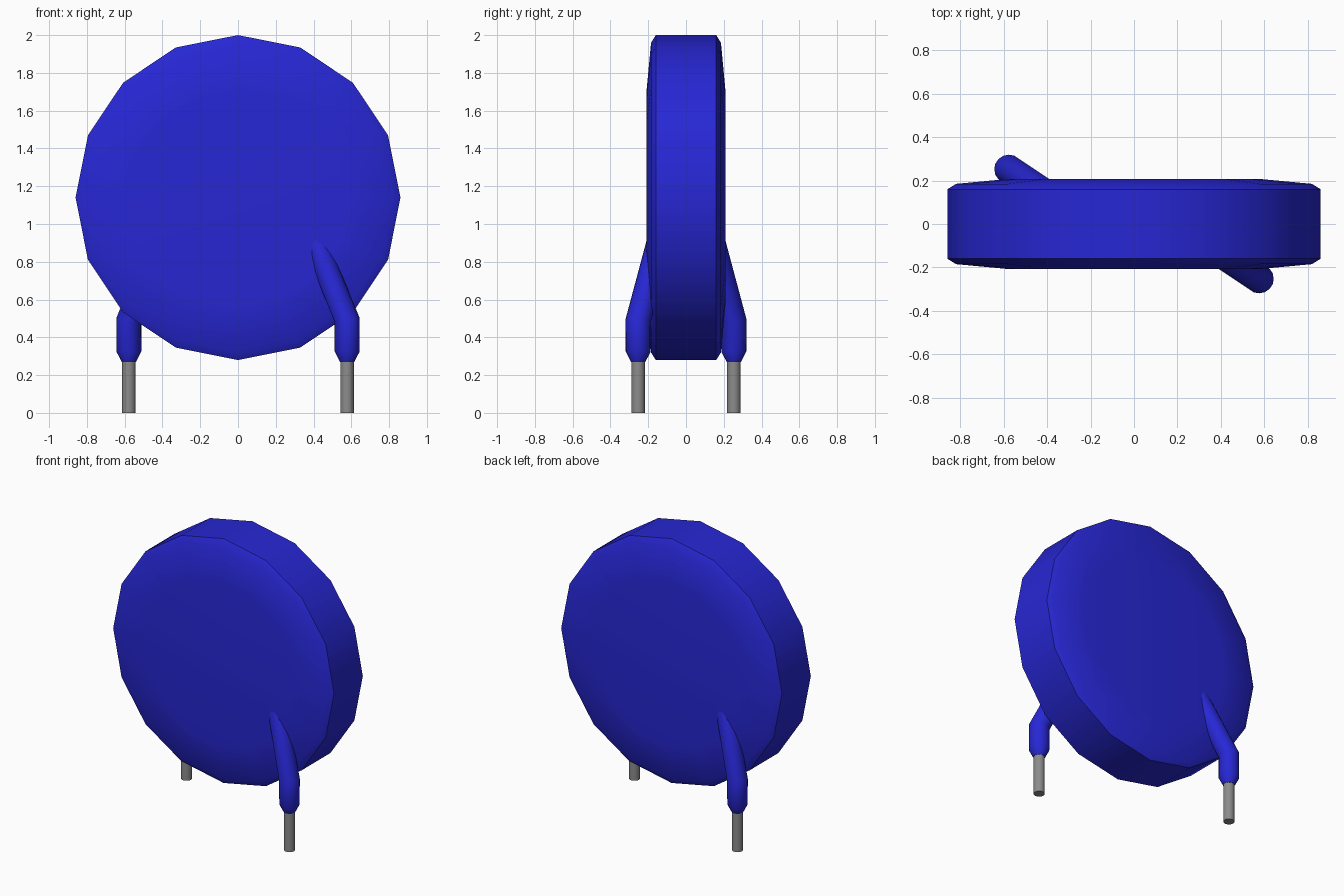
import bpy, bmesh, math
from mathutils import Vector, Matrix

cube = bpy.data.objects.get("Cube")
if cube:
    bpy.data.objects.remove(cube, do_unlink=True)


def material(name, color):
    m = bpy.data.materials.new(name)
    m.use_nodes = True
    m.diffuse_color = (*color, 1)
    m.node_tree.nodes["Principled BSDF"].inputs["Base Color"].default_value = (*color, 1)
    return m


BLUE = material("blue coating", (0.02, 0.02, 0.66))
GREY = material("grey metal", (0.26, 0.26, 0.26))


def tube(name, rings, sides, mat, angle):
    """Skin capped rings given as (centre, normal, radius)."""
    bm = bmesh.new()
    loops = []
    for centre, normal, radius in rings:
        n = Vector(normal).normalized()
        # minimal twist from the first ring's normal keeps the sides aligned
        rot = Vector(rings[0][1]).normalized().rotation_difference(n)
        base = Vector(rings[0][1]).to_track_quat('Z', 'X')
        loops.append([bm.verts.new(Vector(centre) + rot @ (base @ Vector((
            radius * math.cos(2 * math.pi * i / sides),
            radius * math.sin(2 * math.pi * i / sides), 0)))) for i in range(sides)])
    for a, b in zip(loops, loops[1:]):
        for i in range(sides):
            j = (i + 1) % sides
            bm.faces.new((a[i], a[j], b[j], b[i]))
    bm.faces.new(loops[0])
    bm.faces.new(loops[-1])
    bmesh.ops.recalc_face_normals(bm, faces=bm.faces)
    mesh = bpy.data.meshes.new(name)
    bm.to_mesh(mesh)
    bm.free()
    mesh.materials.append(mat)
    ob = bpy.data.objects.new(name, mesh)
    bpy.context.collection.objects.link(ob)
    bpy.ops.object.select_all(action='DESELECT')
    ob.select_set(True)
    bpy.context.view_layer.objects.active = ob
    bpy.ops.object.shade_smooth_by_angle(angle=math.radians(angle))
    return ob


# Sixteen-sided disc body with a chamfered rim and slightly domed faces
half = [(0.16, 0.86), (0.185, 0.82), (0.208, 0.575)]
profile = [(-y, r) for y, r in reversed(half)] + half
tube("disc_body", [((0, y, 1.14), (0, 1, 0), r) for y, r in profile], 16, BLUE, 30)

# Leads: the back one is the front one turned half way round
X, Y = 0.578, -0.253
up = Vector((0, 0, 1))
bend = Vector((X, Y, 0.49))
slope = Vector((-0.17, 0.11, 0.42))
for side, turn in (("front", 0), ("back", math.pi)):
    sleeve = tube(side + "_lead_sleeve", [
        ((X, Y, 0.27), up, 0.038),
        ((X, Y, 0.325), up, 0.066),
        (bend, up + slope.normalized(), 0.067),
        (bend + slope * 1.12, slope, 0.064)], 16, BLUE, 40)
    wire = tube(side + "_lead_wire", [
        ((X, Y, 0), up, 0.036), ((X, Y, 0.29), up, 0.036)], 16, GREY, 40)
    for ob in (sleeve, wire):
        ob.data.transform(Matrix.Rotation(turn, 4, 'Z'))
